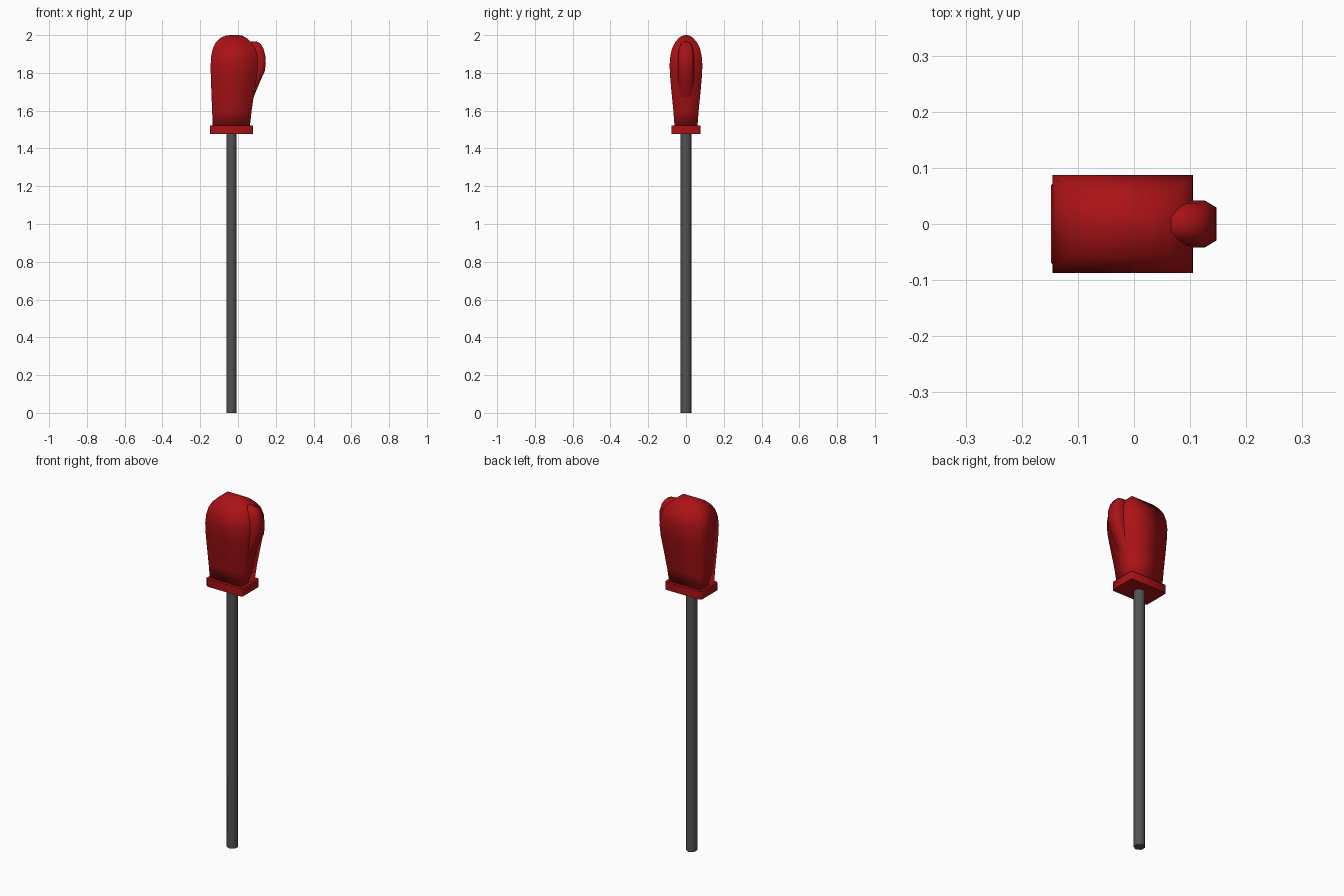
import bpy, bmesh, math

if "Cube" in bpy.data.objects:
    bpy.data.objects.remove(bpy.data.objects["Cube"])


def material(name, rgb):
    m = bpy.data.materials.new(name)
    m.diffuse_color = (*rgb, 1)
    m.use_nodes = True
    m.node_tree.nodes["Principled BSDF"].inputs["Base Color"].default_value = m.diffuse_color
    return m


RED = material("glove red", (0.40, 0.006, 0.008))
GREY = material("dark grey", (0.085, 0.085, 0.085))


def loft(name, rings, mat, smooth=180):
    """Skin a stack of equal-sized rings and close both ends."""
    bm = bmesh.new()
    rows = [[bm.verts.new(p) for p in r] for r in rings]
    for a, b in zip(rows, rows[1:]):
        for i in range(len(a)):
            j = (i + 1) % len(a)
            bm.faces.new((a[i], a[j], b[j], b[i]))
    bm.faces.new(rows[0][::-1])
    bm.faces.new(rows[-1])
    bmesh.ops.recalc_face_normals(bm, faces=bm.faces)
    me = bpy.data.meshes.new(name)
    bm.to_mesh(me)
    bm.free()
    ob = bpy.data.objects.new(name, me)
    bpy.context.collection.objects.link(ob)
    me.materials.append(mat)
    bpy.ops.object.select_all(action='DESELECT')
    ob.select_set(True)
    bpy.context.view_layer.objects.active = ob
    bpy.ops.object.shade_smooth_by_angle(angle=math.radians(smooth))
    return ob


def rect(x0, x1, h, z, c=0.0):
    """Rectangle ring, optionally with chamfered corners."""
    if not c:
        return [(x0, -h, z), (x1, -h, z), (x1, h, z), (x0, h, z)]
    return [(x0 + c, -h, z), (x1 - c, -h, z), (x1, -h + c, z), (x1, h - c, z),
            (x1 - c, h, z), (x0 + c, h, z), (x0, h - c, z), (x0, -h + c, z)]


# Hexagonal shaft
loft("shaft", [[(-0.035 + 0.03 * math.sin(k * math.pi / 3),
                 -0.03 * math.cos(k * math.pi / 3), z) for k in range(6)]
               for z in (0, 1.49)], GREY, 75)

# Cuff at the base of the glove
loft("cuff", [rect(-0.148, 0.08, 0.077, z, 0.008) for z in (1.477, 1.522)], RED, 60)

# Glove body: z, left x, right x, half depth
body = [(1.51, -0.134, 0.062, 0.060), (1.60, -0.137, 0.072, 0.067),
        (1.70, -0.141, 0.087, 0.077), (1.78, -0.144, 0.100, 0.084),
        (1.84, -0.145, 0.105, 0.087), (1.89, -0.142, 0.104, 0.083),
        (1.93, -0.133, 0.093, 0.074), (1.96, -0.118, 0.073, 0.059),
        (1.985, -0.093, 0.045, 0.038), (1.997, -0.065, 0.022, 0.019),
        (2.0, -0.045, 0.005, 0.006)]
loft("glove_body", [rect(a, b, h, z) for z, a, b, h in body], RED)

# Thumb: z, outer x, half depth; the inner side is buried in the body
thumb = [(1.64, 0.070, 0.030), (1.68, 0.086, 0.036), (1.75, 0.115, 0.041),
         (1.81, 0.142, 0.042), (1.85, 0.147, 0.042), (1.89, 0.145, 0.042),
         (1.93, 0.134, 0.037), (1.955, 0.119, 0.026), (1.966, 0.098, 0.012)]
loft("thumb", [[(0.03, -h, z), (x - 0.021, -h, z), (x, -0.7 * h, z),
                (x, 0.7 * h, z), (x - 0.021, h, z), (0.03, h, z)]
               for z, x, h in thumb], RED)
